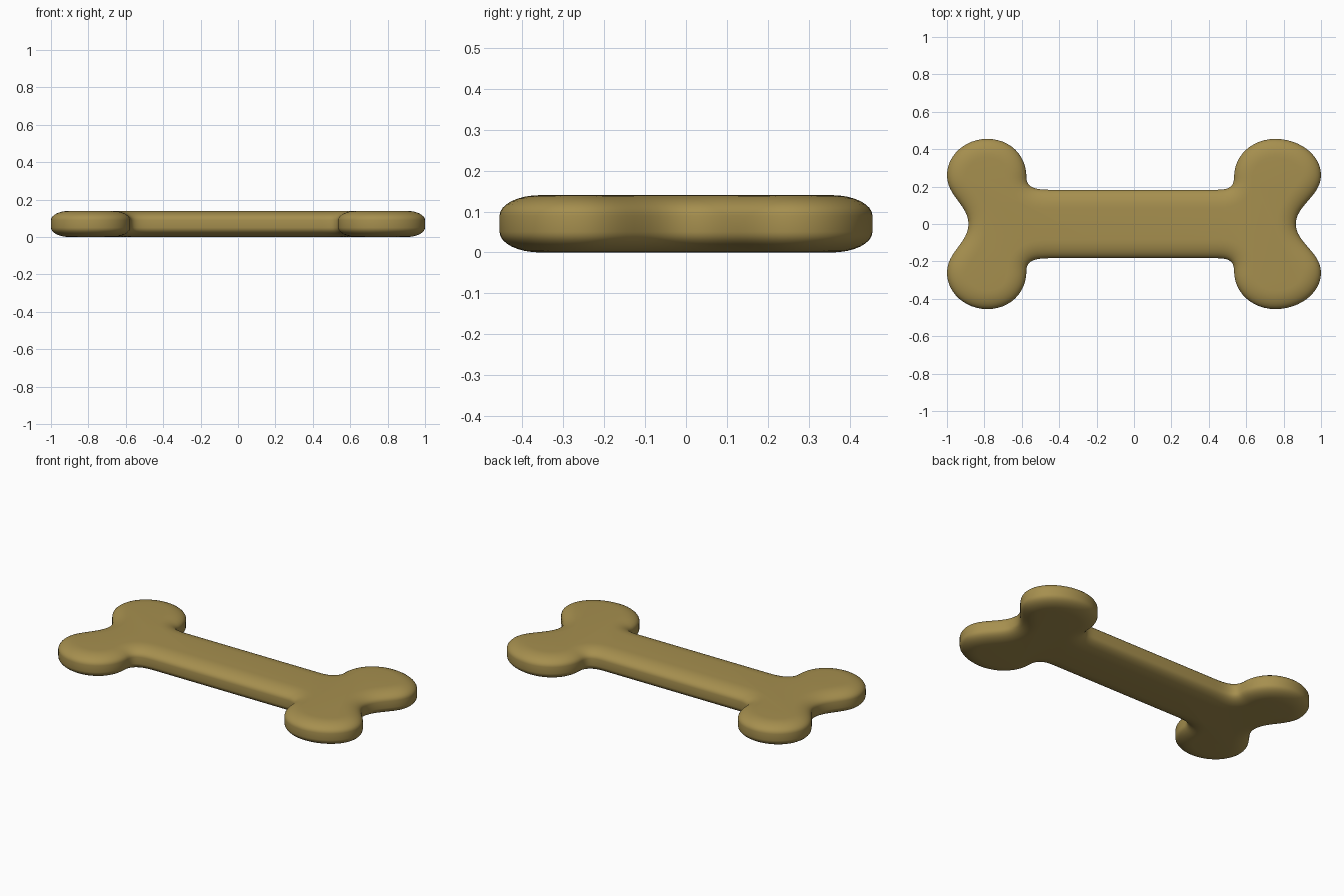
import bpy, bmesh, math
from mathutils import Vector
from mathutils.geometry import interpolate_bezier

if "Cube" in bpy.data.objects:
    bpy.data.objects.remove(bpy.data.objects["Cube"])

# Upper half of the bone outline: (knot, outgoing handle, incoming handle, next knot)
SEGMENTS = [
    ((-.885, 0), (-.885, .10), (-1, .15), (-1, .26), 12),
    ((-1, .26), (-1, .37), (-.90, .455), (-.785, .455), 12),
    ((-.785, .455), (-.665, .455), (-.575, .37), (-.575, .25), 12),
    ((-.575, .25), (-.575, .18), (-.50, .183), (-.42, .183), 12),
    ((-.42, .183), (-.20, .183), (.20, .183), (.42, .183), 12),
    ((.42, .183), (.48, .183), (.535, .18), (.535, .25), 12),
    ((.535, .25), (.535, .37), (.635, .455), (.755, .455), 12),
    ((.755, .455), (.885, .455), (1, .37), (1, .26), 12),
    ((1, .26), (1, .15), (.865, .10), (.865, 0), 12),
]
HEIGHT, EDGE_IN, EDGE_UP = .14, .10, .05


def outline():
    half = []
    for a, b, c, d, n in SEGMENTS:
        pts = interpolate_bezier(*(Vector((*p, 0)) for p in (a, b, c, d)), n + 1)
        half += pts[:-1]
    half.append(Vector((.865, 0, 0)))
    lower = [Vector((p.x, -p.y, 0)) for p in reversed(half[1:-1])]
    return half + lower          # clockwise from above


def inward(pts):
    n = len(pts)
    result = []
    for i in range(n):
        t = (pts[(i + 1) % n] - pts[i - 1]).normalized()
        result.append(Vector((t.y, -t.x, 0)))
    return result


# Cross-section of the softened rim, bottom to top: (inset, z)
STEPS = 8
top = [(EDGE_IN * (1 - math.cos(i / STEPS * math.pi / 2)),
        HEIGHT - EDGE_UP + EDGE_UP * math.sin(i / STEPS * math.pi / 2))
       for i in range(STEPS + 1)]
section = [(d, HEIGHT - z) for d, z in reversed(top)] + top

# Bone body: stacked inset outlines, closed by flat caps
pts = outline()
normals = inward(pts)
bm = bmesh.new()
rings = [[bm.verts.new(p + nrm * d + Vector((0, 0, z))) for p, nrm in zip(pts, normals)]
         for d, z in section]
n = len(pts)
for lo, hi in zip(rings, rings[1:]):
    for i in range(n):
        j = (i + 1) % n
        bm.faces.new((lo[i], lo[j], hi[j], hi[i]))
bm.faces.new(rings[0])
bm.faces.new(rings[-1])
bmesh.ops.recalc_face_normals(bm, faces=bm.faces)
for f in bm.faces:
    f.smooth = True
mesh = bpy.data.meshes.new("bone")
bm.to_mesh(mesh)
bm.free()

bone = bpy.data.objects.new("bone", mesh)
bpy.context.collection.objects.link(bone)
tan = bpy.data.materials.new("biscuit_tan")
tan.diffuse_color = (.38, .275, .077, 1)
tan.use_nodes = True
tan.node_tree.nodes["Principled BSDF"].inputs["Base Color"].default_value = tan.diffuse_color
mesh.materials.append(tan)
